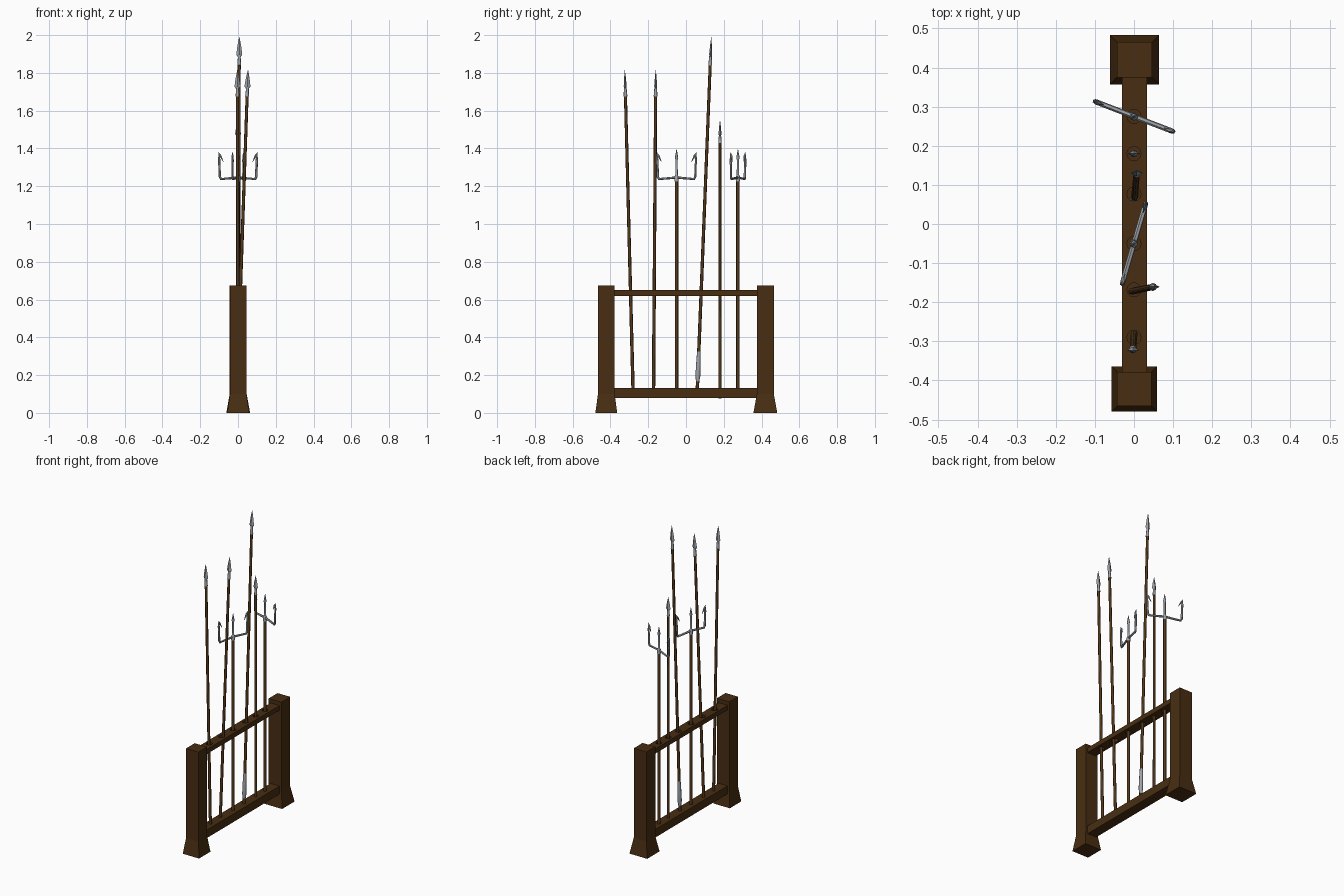
import bpy
import bmesh
from math import cos, sin, tau, radians
from mathutils import Vector, Matrix

if "Cube" in bpy.data.objects:
    bpy.data.objects.remove(bpy.data.objects["Cube"])


def make_material(name, rgb):
    m = bpy.data.materials.new(name)
    m.use_nodes = True
    m.diffuse_color = (*rgb, 1)
    m.node_tree.nodes["Principled BSDF"].inputs["Base Color"].default_value = (*rgb, 1)
    return m


wood = make_material("dark wood", (0.065, 0.027, 0.006))
shaft_wood = make_material("shaft wood", (0.085, 0.038, 0.011))
steel = make_material("steel", (0.35, 0.37, 0.40))


def add_object(name, mesh, mat, smooth=False):
    obj = bpy.data.objects.new(name, mesh)
    bpy.context.collection.objects.link(obj)
    mesh.materials.clear()
    mesh.materials.append(mat)
    if smooth:
        bpy.ops.object.select_all(action="DESELECT")
        obj.select_set(True)
        bpy.context.view_layer.objects.active = obj
        bpy.ops.object.shade_smooth_by_angle(angle=radians(50))
    return obj


def loft(name, rings, mat, smooth=False):
    """Skin a list of equal vertex rings and cap both ends."""
    bm = bmesh.new()
    loops = [[bm.verts.new(p) for p in ring] for ring in rings]
    n = len(loops[0])
    for a, b in zip(loops, loops[1:]):
        for i in range(n):
            j = (i + 1) % n
            bm.faces.new((a[i], a[j], b[j], b[i]))
    bm.faces.new(loops[0][::-1])
    bm.faces.new(loops[-1])
    bmesh.ops.recalc_face_normals(bm, faces=bm.faces[:])
    mesh = bpy.data.meshes.new(name)
    bm.to_mesh(mesh)
    bm.free()
    return add_object(name, mesh, mat, smooth)


def turned(name, start, end, profile, mat, flat=1.0, sides=8):
    """Lathe (distance, radius) pairs along start-end; flat squashes local y."""
    start, end = Vector(start), Vector(end)
    axis = (end - start).normalized()
    rot = Vector((0, 0, 1)).rotation_difference(axis).to_matrix()
    rings = [[start + rot @ Vector((r * cos(tau * i / sides),
                                    r * flat * sin(tau * i / sides), d))
              for i in range(sides)] for d, r in profile]
    return loft(name, rings, mat, smooth=sides > 4)


def box(name, low, high, mat):
    rings = [[(low[0], low[1], z), (high[0], low[1], z),
              (high[0], high[1], z), (low[0], high[1], z)] for z in (low[2], high[2])]
    return loft(name, rings, mat)


# Posts with flared feet
def post(name, cx, cy, half, foot):
    rings = [[(cx + sx * h, cy + sy * h, z)
              for sx, sy in ((-1, -1), (1, -1), (1, 1), (-1, 1))]
             for h, z in ((foot, 0), (half, 0.1), (half, 0.675))]
    loft(name, rings, wood)


post("front_post", 0.001, -0.422, 0.044, 0.058)
post("back_post", 0.001, 0.42, 0.045, 0.063)

# Rails
top_rail = box("top_rail", (-0.031, -0.385, 0.62), (0.033, 0.38, 0.65), wood)
box("bottom_rail", (-0.031, -0.385, 0.08), (0.033, 0.38, 0.132), wood)

# Holes through the top rail
for y in (-0.29, -0.168, -0.05, 0.077, 0.18, 0.275):
    cutter = turned("hole_cutter", (0, y, 0.6), (0, y, 0.7),
                    [(0, 0.018), (0.1, 0.018)], wood, sides=12)
    cutter.hide_render = True
    cutter.hide_set(True)
    cutter.display_type = "WIRE"
    cut = top_rail.modifiers.new("hole", "BOOLEAN")
    cut.operation = "DIFFERENCE"
    cut.solver = "EXACT"
    cut.object = cutter
bpy.context.view_layer.update()
baked = bpy.data.meshes.new_from_object(
    top_rail.evaluated_get(bpy.context.evaluated_depsgraph_get()))
top_rail.modifiers.clear()
top_rail.data = baked
for obj in [o for o in bpy.data.objects if o.name.startswith("hole_cutter")]:
    bpy.data.objects.remove(obj)


# Spears: shaft, socket and flattened leaf blade
def spear(name, base, tip, head=0.14, radius=0.009, width=0.016):
    base, tip = Vector(base), Vector(tip)
    length = (tip - base).length
    neck = length - head
    turned(name + "_shaft", base, tip, [(0, radius), (neck + 0.01, radius * 0.9)], shaft_wood)
    turned(name + "_socket", base, tip,
           [(neck, radius * 1.15), (neck + head * 0.4, radius * 0.7)], steel)
    turned(name + "_blade", base, tip,
           [(neck + head * 0.27, radius * 0.6), (neck + head * 0.38, width),
            (neck + head * 0.7, width * 0.6), (length, 0.0008)],
           steel, flat=0.5, sides=4)


spear("front_spear", (0, -0.28, 0.11), (-0.003, -0.324, 1.815))
spear("leaning_spear", (-0.006, -0.172, 0.11), (0.053, -0.16, 1.815))
spear("long_spear", (0.001, 0.06, 0.13), (0.007, 0.134, 1.99), head=0.15)
spear("short_spear", (0, 0.18, 0.076), (0, 0.18, 1.55), head=0.12, radius=0.008)

# Steel butt spike of the long spear
turned("long_spear_butt", (0.001, 0.06, 0.125), (0.007, 0.134, 1.99),
       [(0, 0.003), (0.07, 0.013), (0.13, 0.012), (0.2, 0.0095)], steel)


# Tridents: shaft, bent fork, centre prong and inward barbs
def trident(name, y, angle):
    place = Matrix.Translation((0, y, 0)) @ Matrix.Rotation(radians(angle), 4, "Z")
    turned(name + "_shaft", (0, y, 0.11), (0, y, 1.24),
           [(0, 0.0095), (1.125, 0.0095)], shaft_wood)
    turned(name + "_centre_prong", (0, y, 1.2), (0, y, 1.4),
           [(0.025, 0.011), (0.05, 0.011), (0.06, 0.0065), (0.14, 0.006),
            (0.15, 0.009), (0.197, 0.0008)], steel)
    curve = bpy.data.curves.new(name + "_fork", "CURVE")
    curve.dimensions = "3D"
    curve.bevel_depth = 0.0068
    curve.bevel_resolution = 1
    curve.use_fill_caps = True
    half = [(0.107, 1.375, 0.3), (0.107, 1.345, 0.9), (0.103, 1.25, 1),
            (0.097, 1.238, 1), (0, 1.246, 1)]
    points = half + [(-x, z, r) for x, z, r in half[-2::-1]]
    line = curve.splines.new("POLY")
    line.points.add(len(points) - 1)
    for p, (x, z, r) in zip(line.points, points):
        p.co = (*(place @ Vector((x, 0, z))), 1)
        p.radius = r
    temp = bpy.data.objects.new("fork_path", curve)
    bpy.context.collection.objects.link(temp)
    bpy.context.view_layer.update()
    mesh = bpy.data.meshes.new_from_object(
        temp.evaluated_get(bpy.context.evaluated_depsgraph_get()))
    bpy.data.objects.remove(temp)
    add_object(name + "_fork", mesh, steel, smooth=True)
    for side, label in ((-1, "right"), (1, "left")):
        turned(f"{name}_{label}_barb", place @ Vector((side * 0.11, 0, 1.38)),
               place @ Vector((side * 0.082, 0, 1.328)),
               [(0, 0.001), (0.022, 0.006), (0.059, 0.0008)], steel, sides=6)


trident("front_trident", -0.05, 73.7)
trident("back_trident", 0.275, -21)
